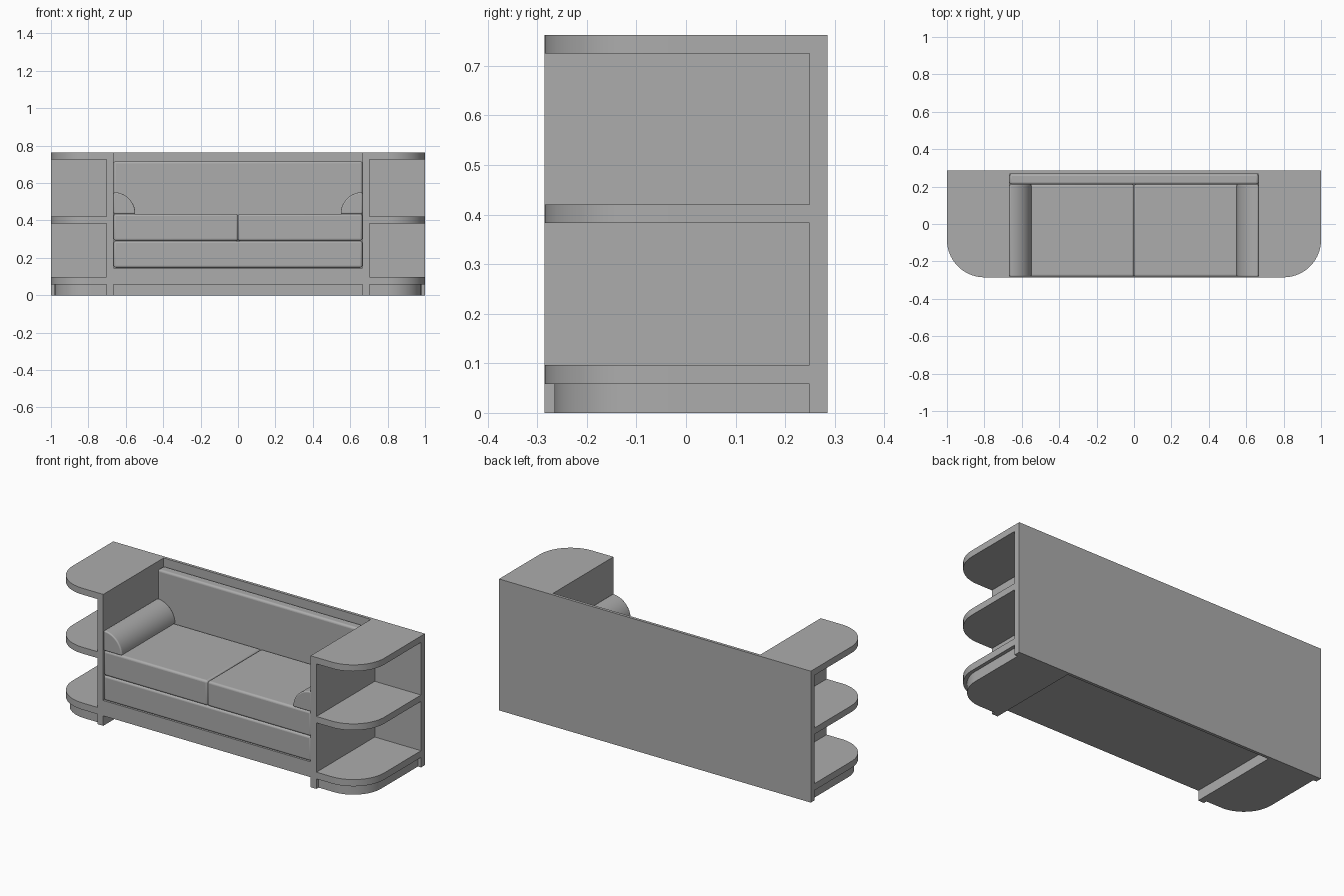
import bpy, bmesh, math

if "Cube" in bpy.data.objects:
    bpy.data.objects.remove(bpy.data.objects["Cube"])

H, D = 0.762, 0.285       # overall height, half depth
XI, XP = 0.665, 0.703     # inner and outer face of side panel
YB = 0.249                # front of the shelf back panel
YC = 0.268                # front of the thin centre back panel
YS = 0.212                # back of the seat cushions

# One grey for every part
GREY = bpy.data.materials.new("grey")
GREY.diffuse_color = (0.415, 0.415, 0.415, 1)
GREY.use_nodes = True
GREY.node_tree.nodes["Principled BSDF"].inputs["Base Color"].default_value = GREY.diffuse_color


def extrude(name, pts, offset, axis='Z'):
    """Extrude a closed outline: axis Z takes (x, y), axis Y takes (x, z)."""
    lo, hi = offset
    bm = bmesh.new()
    put = (lambda a, b, t: (a, b, t)) if axis == 'Z' else (lambda a, b, t: (a, t, b))
    low = [bm.verts.new(put(a, b, lo)) for a, b in pts]
    top = [bm.verts.new(put(a, b, hi)) for a, b in pts]
    bm.faces.new(low)
    bm.faces.new(top)
    n = len(pts)
    for i in range(n):
        j = (i + 1) % n
        bm.faces.new((low[i], low[j], top[j], top[i]))
    bmesh.ops.recalc_face_normals(bm, faces=bm.faces)
    me = bpy.data.meshes.new(name)
    bm.to_mesh(me)
    bm.free()
    me.materials.append(GREY)
    ob = bpy.data.objects.new(name, me)
    bpy.context.collection.objects.link(ob)
    return ob


def box(name, x, y, z):
    return extrude(name, [(x[0], y[0]), (x[1], y[0]), (x[1], y[1]), (x[0], y[1])], z)


def arc(cx, cy, r, a0, a1, n=24):
    return [(cx + r * math.cos(math.radians(a0 + (a1 - a0) * i / n)),
             cy + r * math.sin(math.radians(a0 + (a1 - a0) * i / n))) for i in range(n + 1)]


def smooth(ob):
    bpy.ops.object.select_all(action='DESELECT')
    ob.select_set(True)
    bpy.context.view_layer.objects.active = ob
    bpy.ops.object.shade_smooth_by_angle(angle=math.radians(30))


def soften(ob, width=0.012):
    m = ob.modifiers.new("soft_edges", 'BEVEL')
    m.width, m.segments, m.limit_method = width, 4, 'ANGLE'
    m.angle_limit = math.radians(40)
    smooth(ob)


def mirror(ob):
    ob.modifiers.new("mirror", 'MIRROR').use_mirror_merge = False


# End shelf unit: rounded block with the open compartments cut out
shelf = extrude("end_shelf_unit",
                [(XI, -D)] + arc(0.8, -D + 0.2, 0.2, -90, 0) + [(1, D), (XI, D)], (0, H))
for z in ((-0.1, 0.058), (0.097, 0.383), (0.42, 0.725)):
    cutter = box("compartment_cutter", (XP, 1.1), (-0.4, YB), z)
    cutter.hide_render = True
    m = shelf.modifiers.new("cut", 'BOOLEAN')
    m.operation, m.solver, m.object = 'DIFFERENCE', 'EXACT', cutter
    bpy.context.view_layer.objects.active = shelf
    bpy.ops.object.modifier_apply(modifier=m.name)
    bpy.data.objects.remove(cutter)
smooth(shelf)
mirror(shelf)

# Recessed plinth under the bottom shelf
plinth = extrude("shelf_plinth",
                 [(XP, -D + 0.02)] + arc(0.8, -D + 0.2, 0.18, -90, 0) + [(0.98, YB), (XP, YB)],
                 (0, 0.058))
smooth(plinth)
mirror(plinth)

# Centre frame
box("centre_back_panel", (-XI, XI), (YC, D), (0, H))
box("base_board", (-XI, XI), (-D, YC), (0.058, 0.147))

# Upholstery
soften(box("seat_base_cushion", (-XI, XI), (-0.282, YC), (0.147, 0.291)))
seat = box("seat_cushion", (0, XI), (-0.282, YS), (0.291, 0.435))
soften(seat)
mirror(seat)
soften(box("back_cushion", (-XI, XI), (YS, YC), (0.291, 0.717)))

# Quarter-round arm bolsters
bolster = extrude("arm_bolster", [(XI, 0.435)] + arc(XI, 0.435, 0.116, 90, 180), (-0.282, YS), 'Y')
soften(bolster, 0.007)
mirror(bolster)
